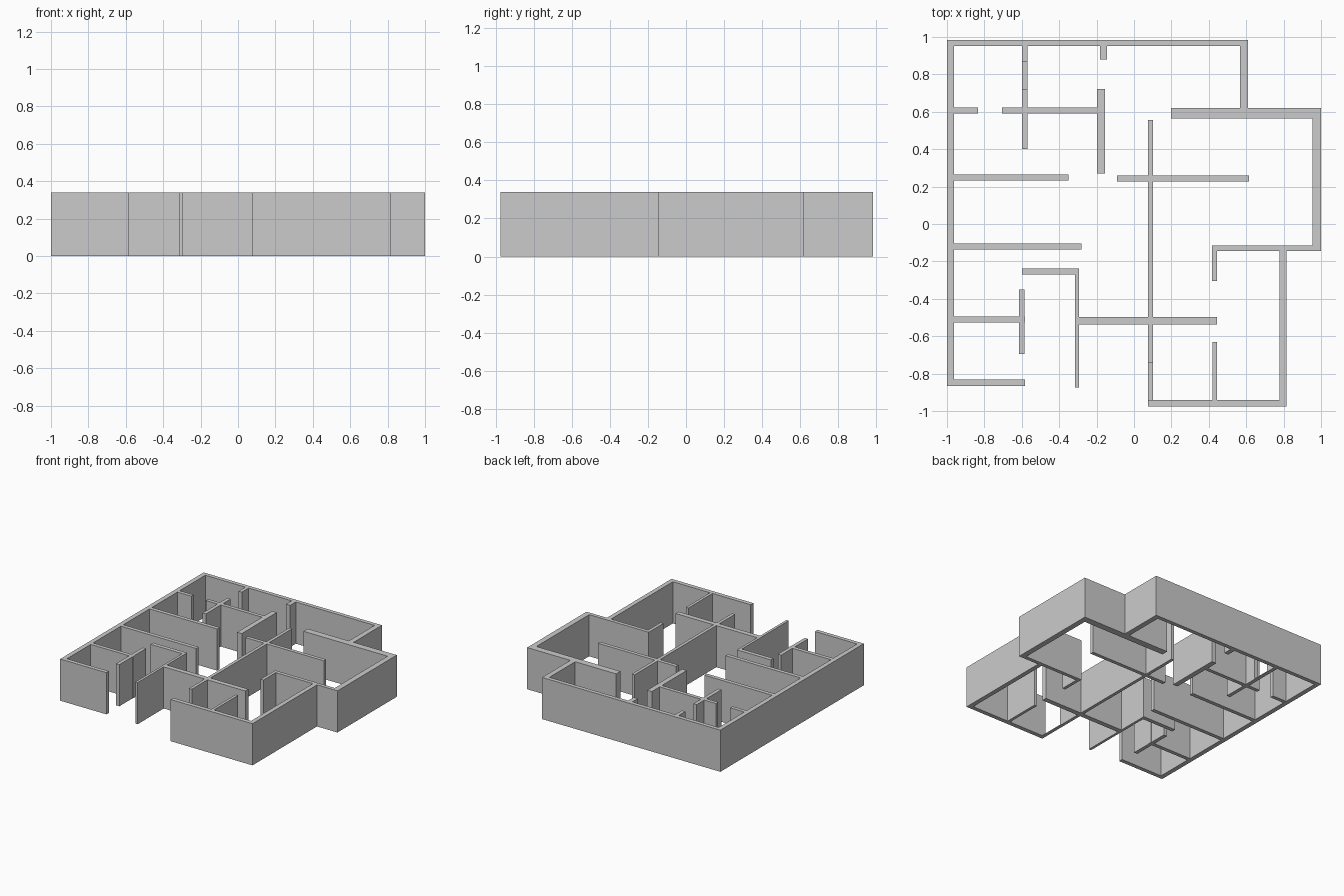
import bpy, bmesh, math

if "Cube" in bpy.data.objects:
    bpy.data.objects.remove(bpy.data.objects["Cube"])

HEIGHT = 0.34


def build_walls(name, rects, height):
    """Merge axis-aligned plan rectangles (x0, x1, y0, y1) into one clean solid."""
    xs = sorted({v for r in rects for v in r[:2]})
    ys = sorted({v for r in rects for v in r[2:]})

    def filled(i, j):
        if not (0 <= i < len(xs) - 1 and 0 <= j < len(ys) - 1):
            return False
        cx, cy = (xs[i] + xs[i + 1]) / 2, (ys[j] + ys[j + 1]) / 2
        return any(r[0] < cx < r[1] and r[2] < cy < r[3] for r in rects)

    bm = bmesh.new()

    def quad(*pts):
        bm.faces.new([bm.verts.new(p) for p in pts])

    for i in range(len(xs) - 1):
        for j in range(len(ys) - 1):
            if not filled(i, j):
                continue
            c = [(xs[i], ys[j]), (xs[i + 1], ys[j]),
                 (xs[i + 1], ys[j + 1]), (xs[i], ys[j + 1])]
            quad(*[(x, y, height) for x, y in c])
            quad(*[(x, y, 0) for x, y in reversed(c)])
            for k, (di, dj) in enumerate([(0, -1), (1, 0), (0, 1), (-1, 0)]):
                if not filled(i + di, j + dj):
                    a, b = c[k], c[(k + 1) % 4]
                    quad((*a, 0), (*b, 0), (*b, height), (*a, height))
    bmesh.ops.remove_doubles(bm, verts=bm.verts, dist=1e-5)
    bmesh.ops.dissolve_limit(bm, angle_limit=math.radians(1),
                             verts=bm.verts, edges=bm.edges)
    mesh = bpy.data.meshes.new(name)
    bm.to_mesh(mesh)
    bm.free()
    obj = bpy.data.objects.new(name, mesh)
    bpy.context.collection.objects.link(obj)
    return obj


# Outer shell of the house
build_walls("exterior_walls", [
    (-1.0, -0.962, -0.865, 0.985),    # left side
    (-1.0, 0.61, 0.952, 0.985),       # back
    (0.567, 0.61, 0.565, 0.985),      # back right return
    (0.197, 1.0, 0.565, 0.62),        # back right step
    (0.955, 1.0, -0.145, 0.62),       # right side
    (0.417, 1.0, -0.145, -0.115),     # front right step
    (0.417, 0.443, -0.305, -0.115),   # step return
    (0.778, 0.815, -0.977, -0.115),   # lower right side
    (0.075, 0.815, -0.977, -0.942),   # front right
    (-1.0, -0.582, -0.865, -0.832),   # front left
], HEIGHT)

# Room dividers on the right and centre
build_walls("central_partitions", [
    (0.075, 0.101, -0.74, 0.555),     # long spine
    (-0.09, 0.615, 0.228, 0.258),
    (-0.315, 0.443, -0.538, -0.498),
    (-0.315, -0.294, -0.875, -0.237),
    (-0.6, -0.294, -0.27, -0.237),
    (0.42, 0.443, -0.942, -0.63),
], HEIGHT)

# Room dividers along the left and back
build_walls("left_partitions", [
    (-0.962, -0.582, -0.526, -0.495),
    (-0.615, -0.585, -0.695, -0.35),
    (-0.962, -0.282, -0.137, -0.105),
    (-0.962, -0.35, 0.232, 0.264),
    (-0.962, -0.835, 0.592, 0.622),
    (-0.705, -0.197, 0.592, 0.622),
    (-0.6, -0.57, 0.4, 0.72),
    (-0.6, -0.57, 0.865, 0.952),
    (-0.197, -0.155, 0.27, 0.722),
    (-0.182, -0.145, 0.88, 0.952),
], HEIGHT)

# Low sills in the two doorways
build_walls("door_thresholds", [
    (-0.6, -0.57, 0.72, 0.865),
    (0.075, 0.101, -0.942, -0.74),
], 0.006)
